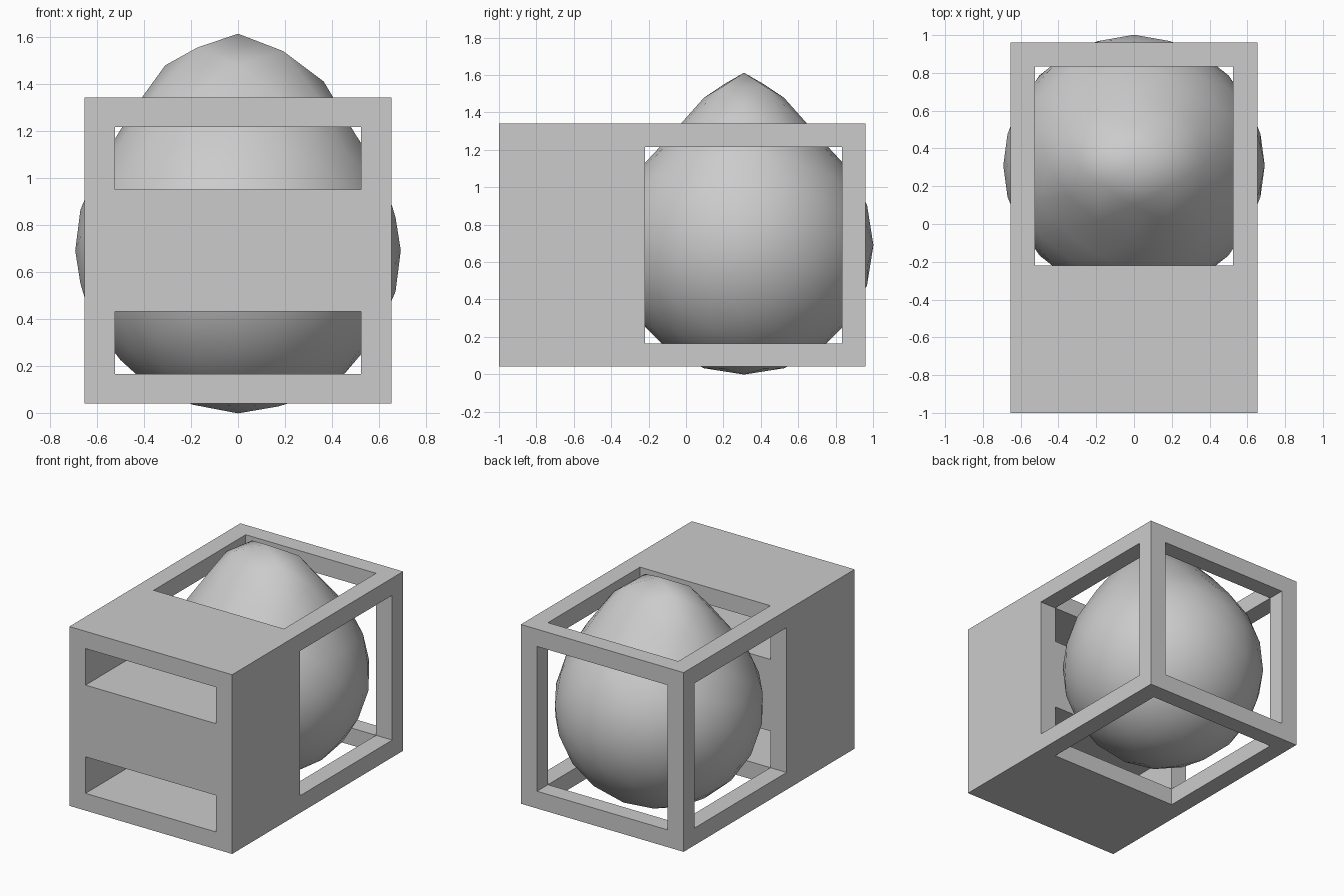
import bpy, bmesh, math
from mathutils import Matrix, Vector

if "Cube" in bpy.data.objects:
    bpy.data.objects.remove(bpy.data.objects["Cube"])


def box(name, x, y, z):
    """Axis-aligned box from (min, max) pairs."""
    bm = bmesh.new()
    bmesh.ops.create_cube(bm, size=1)
    for v in bm.verts:
        v.co = Vector([r[0] if c < 0 else r[1] for c, r in zip(v.co, (x, y, z))])
    mesh = bpy.data.meshes.new(name)
    bm.to_mesh(mesh)
    bm.free()
    obj = bpy.data.objects.new(name, mesh)
    bpy.context.collection.objects.link(obj)
    return obj


# Case: solid block at the front, open cage at the back
case = box("case", (-0.653, 0.653), (-1.0, 0.96), (0.04, 1.34))
OX, OY, OZ = (-0.523, 0.523), (-0.22, 0.835), (0.165, 1.215)
FAR = (-3, 3)
cutters = [
    box("side_window_cutter", FAR, OY, OZ),
    box("back_window_cutter", OX, (OY[0], 3), OZ),
    box("top_window_cutter", OX, OY, FAR),
    # Two slots running through the front block into the cage
    box("lower_slot_cutter", OX, (-3, 0.2), (0.165, 0.43)),
    box("upper_slot_cutter", OX, (-3, 0.2), (0.95, 1.215)),
]
bpy.context.view_layer.objects.active = case
for cutter in cutters:
    mod = case.modifiers.new(cutter.name, 'BOOLEAN')
    mod.operation = 'DIFFERENCE'
    mod.solver = 'EXACT'
    mod.object = cutter
    bpy.ops.object.modifier_apply(modifier=mod.name)
for cutter in cutters:
    bpy.data.objects.remove(cutter, do_unlink=True)

# Bulb: icosphere with its top drawn up into a soft ridge along x
RADIUS, LIFT, RIDGE, FALLOFF = 0.692, 0.23, 0.15, 0.47
bm = bmesh.new()
bmesh.ops.create_icosphere(bm, subdivisions=3, radius=RADIUS,
                           matrix=Matrix.Rotation(math.pi / 2, 4, 'Y'))
for v in bm.verts:
    if v.co.z > 0:
        d = math.hypot(max(abs(v.co.x) - RIDGE, 0), v.co.y)
        t = max(1 - d / FALLOFF, 0)
        v.co.z += LIFT * t * t * (3 - 2 * t)
for f in bm.faces:
    f.smooth = True
mesh = bpy.data.meshes.new("bulb")
bm.to_mesh(mesh)
bm.free()
bulb = bpy.data.objects.new("bulb", mesh)
bulb.location = (0, 0.31, 0.69)
bpy.context.collection.objects.link(bulb)
